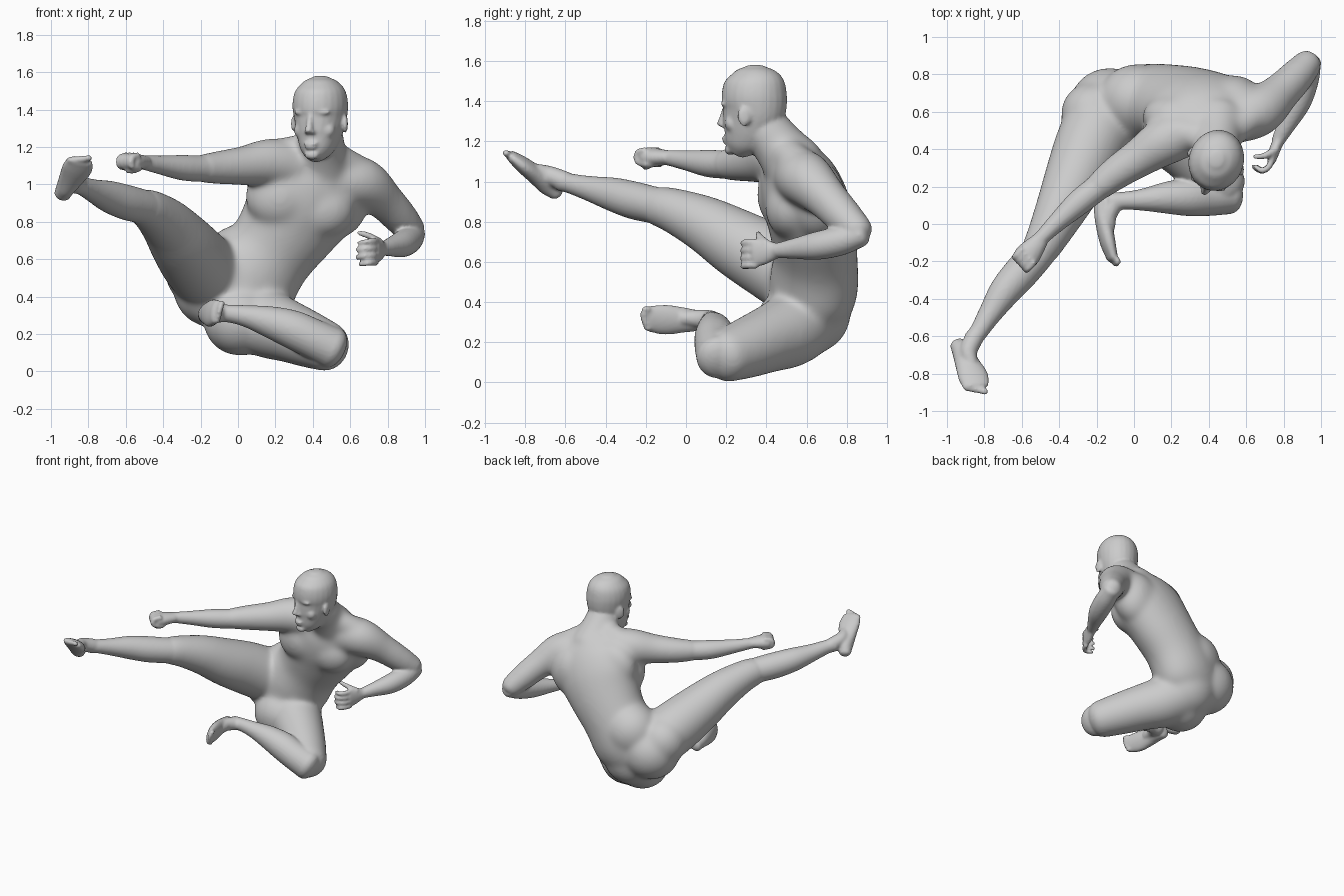
import bpy, bmesh, math
from mathutils import Vector, Matrix

SEG = 24
bm = bmesh.new()


def spline(pts, steps=5):
    """Catmull-Rom through rows of (x, y, z, half width, half depth)."""
    p = [Vector(q) for q in pts]
    p = [p[0] * 2 - p[1]] + p + [p[-1] * 2 - p[-2]]
    out = []
    for i in range(1, len(p) - 2):
        for k in range(steps):
            t = k / steps
            out.append(0.5 * (2 * p[i] + (p[i + 1] - p[i - 1]) * t
                       + (2 * p[i - 1] - 5 * p[i] + 4 * p[i + 1] - p[i + 2]) * t * t
                       + (3 * p[i] - p[i - 1] - 3 * p[i + 1] + p[i + 2]) * t ** 3))
    return out + [p[-2]]


def tube(pts, side=(0, 0, 1), cap=0.6):
    """Closed loft with elliptical sections and rounded ends."""
    pts = [tuple(q) + (q[3],) if len(q) == 4 else tuple(q) for q in pts]
    rows = spline(pts)
    pos = [Vector(r[:3]) for r in rows]
    n = len(rows)
    tan = [(pos[min(i + 1, n - 1)] - pos[max(i - 1, 0)]).normalized() for i in range(n)]
    data = [(pos[i], tan[i], rows[i][3], rows[i][4]) for i in range(n)]

    def ends(d, sign):
        c, t, a, b = d
        h = min(a, b) * cap
        return [(c + t * sign * h * math.sin(u), t, a * math.cos(u), b * math.cos(u))
                for u in (0.4, 0.8, 1.15, 1.45)]
    data = ends(data[0], -1)[::-1] + data + ends(data[-1], 1)
    rings = []
    for c, t, a, b in data:
        s = Vector(side)
        s = (s - t * s.dot(t)).normalized()
        w = t.cross(s)
        rings.append([bm.verts.new(c + s * a * math.cos(2 * math.pi * k / SEG)
                                   + w * b * math.sin(2 * math.pi * k / SEG)) for k in range(SEG)])
    for r0, r1 in zip(rings, rings[1:]):
        for k in range(SEG):
            j = (k + 1) % SEG
            bm.faces.new((r0[k], r0[j], r1[j], r1[k]))
    bm.faces.new(rings[0][::-1])
    bm.faces.new(rings[-1])


def ball(c, r, rot=0.0):
    m = Matrix.Translation(c) @ Matrix.Rotation(rot, 4, 'Z') @ Matrix.Diagonal((*r, 1))
    bmesh.ops.create_uvsphere(bm, u_segments=24, v_segments=16, radius=1, matrix=m)


def fuse(name, voxel, iterations, grow=0.0):
    """Turn the collected shells into one skinned object."""
    bmesh.ops.recalc_face_normals(bm, faces=bm.faces)
    mesh = bpy.data.meshes.new(name)
    bm.to_mesh(mesh)
    bm.clear()
    ob = bpy.data.objects.new(name, mesh)
    bpy.context.collection.objects.link(ob)
    rem = ob.modifiers.new("fuse", 'REMESH')
    rem.mode = 'VOXEL'
    rem.voxel_size = voxel
    rem.use_smooth_shade = True
    smo = ob.modifiers.new("soften", 'SMOOTH')
    smo.factor = 0.5
    smo.iterations = iterations
    if grow:
        dis = ob.modifiers.new("regain", 'DISPLACE')
        dis.strength = grow
        dis.mid_level = 0
    return ob


# ---- soft masses: torso, upper limbs, neck ----
tube([(-.04, .60, .36, .20, .19), (.05, .635, .48, .265, .21), (.165, .645, .63, .238, .20),
      (.27, .625, .78, .265, .205), (.35, .59, .92, .305, .205), (.40, .555, 1.04, .28, .175),
      (.43, .525, 1.13, .19, .12)], side=(.88, .25, -.38), cap=.5)
# buttocks, hip, lower back
ball((-.13, .63, .44), (.21, .20, .20))
ball((.03, .625, .35), (.21, .19, .20))
ball((.01, .53, .275), (.19, .19, .185))
ball((-.215, .59, .53), (.17, .165, .17))
ball((.02, .66, .58), (.21, .19, .20))
# chest muscles, shoulder blades
ball((.22, .48, .935), (.175, .12, .165))
ball((.45, .52, .87), (.17, .12, .15))
ball((.24, .575, 1.0), (.19, .12, .18))
ball((.53, .65, .91), (.16, .14, .19))
# neck and its slopes to the shoulders
tube([(.45, .54, 1.08, .15), (.445, .46, 1.18, .125), (.44, .38, 1.28, .115)], side=(1, 0, 0))
tube([(.42, .46, 1.21, .07), (.22, .49, 1.16, .08)])
tube([(.47, .47, 1.17, .08), (.66, .59, 1.06, .08)])
# right and left upper arm
tube([(.36, .52, 1.09, .12), (.18, .45, 1.115, .125), (.03, .355, 1.10, .10),
      (-.10, .27, 1.09, .085), (-.20, .19, 1.085, .07)])
tube([(.50, .56, 1.02, .13), (.66, .60, 1.01, .13), (.78, .70, .915, .10),
      (.87, .79, .82, .088), (.935, .865, .745, .072)], side=(0, 1, 0))
# right and left thigh
tube([(-.13, .60, .49, .19), (-.22, .45, .585, .187), (-.30, .27, .685, .167),
      (-.38, .10, .785, .137), (-.46, -.06, .855, .108), (-.51, -.15, .88, .093)])
tube([(.05, .60, .32, .18), (.16, .51, .255, .177), (.28, .40, .21, .158),
      (.38, .30, .17, .145), (.485, .19, .13, .127)])
soft = fuse("soft_masses", .013, 36, .007)

# bake the soft masses so that the finer parts can be fused onto them
dg = bpy.context.evaluated_depsgraph_get()
baked = bpy.data.meshes.new_from_object(soft.evaluated_get(dg))
bpy.data.objects.remove(soft)
bm.from_mesh(baked)

# ---- head, turned slightly to its right ----
YAW = -0.36
HEAD = Matrix.Translation((.44, .34, 0)) @ Matrix.Rotation(YAW, 4, 'Z')


def face(x, fwd, z):
    return HEAD @ Vector((x, -fwd, z))


tube([(*face(0, f, z), a, b) for z, f, a, b in
      ((1.145, .10, .045, .05), (1.18, .078, .08, .085), (1.23, .047, .105, .125),
       (1.29, .02, .124, .147), (1.36, 0, .14, .161), (1.43, 0, .147, .165),
       (1.50, -.005, .132, .149), (1.55, -.005, .09, .102), (1.572, -.005, .045, .05))],
     side=HEAD.to_3x3() @ Vector((1, 0, 0)), cap=.2)
# nose, lips, chin, brow, ears
tube([(*face(0, .15, 1.38), .014), (*face(0, .166, 1.32), .018), (*face(0, .178, 1.285), .022)])
ball(face(0, .152, 1.217), (.04, .016, .011), YAW)
ball(face(0, .15, 1.199), (.034, .016, .012), YAW)
ball(face(0, .128, 1.158), (.042, .028, .026), YAW)
for s in (-1, 1):
    ball(face(.018 * s, .162, 1.28), (.015, .016, .012), YAW)
    ball(face(.055 * s, .130, 1.385), (.048, .024, .014), YAW)
    ball(face(.068 * s, .09, 1.29), (.048, .038, .045), YAW)
    ball(face(.143 * s, 0, 1.325), (.014, .035, .05), YAW + s * .35)

# ---- right forearm and fist ----
tube([(-.12, .255, 1.09, .08), (-.20, .19, 1.085, .071), (-.30, .11, 1.09, .068),
      (-.42, 0, 1.105, .05), (-.52, -.10, 1.12, .037)])
tube([(-.50, -.085, 1.12, .035, .045), (-.55, -.145, 1.12, .045, .065), (-.58, -.18, 1.12, .048, .07)])
for i in range(4):
    o = (i - 1.5) * .031
    x, y = -.575 + .66 * o, -.18 - .73 * o
    tube([(x + .01, y + .01, 1.155, .018), (x - .025, y - .025, 1.14, .019),
          (x - .025, y - .025, 1.10, .018), (x + .02, y + .02, 1.085, .016)], side=(.66, -.73, 0))
tube([(-.53, -.17, 1.09, .02), (-.56, -.20, 1.075, .018), (-.595, -.20, 1.075, .015)])

# ---- left forearm and hand ----
tube([(.94, .872, .738, .062), (.915, .77, .705, .073), (.875, .65, .68, .07),
      (.815, .53, .665, .05), (.77, .445, .655, .036)])
tube([(.775, .45, .655, .04, .03), (.75, .39, .65, .065, .03), (.735, .34, .645, .07, .024)])
for i in range(4):
    z = .697 - i * .038
    r = (.70, .69, .69, .705)[i]
    tube([(.74, .35, z, .017), (.72, .305, z, .017), (r - .015, .285, z - .004, .016),
          (r - .055, .31, z - .01, .013)])
tube([(.76, .40, .69, .022), (.70, .365, .725, .018), (.645, .36, .742, .014)])

# ---- right shin and foot ----
tube([(-.46, -.06, .855, .104), (-.51, -.15, .88, .093), (-.60, -.255, .905, .094),
      (-.69, -.36, .935, .085), (-.77, -.48, .965, .063), (-.83, -.575, .99, .05),
      (-.865, -.62, 1.0, .05)])
tube([(-.94, -.645, .945, .045, .04), (-.92, -.685, .985, .052, .055), (-.89, -.75, 1.035, .068, .047),
      (-.86, -.815, 1.085, .082, .04), (-.845, -.868, 1.125, .072, .028)], side=(.97, -.2, .08))
tube([(-.85, -.60, 1.0, .05), (-.885, -.68, 1.03, .048), (-.87, -.745, 1.055, .035)])

# ---- left shin and foot ----
tube([(.505, .165, .125, .113), (.40, .15, .175, .107), (.29, .145, .225, .103),
      (.17, .14, .265, .085), (.05, .13, .295, .06), (-.05, .125, .31, .048), (-.12, .12, .31, .05)],
     side=(0, 1, 0))
tube([(-.175, .125, .30, .045, .04), (-.165, .07, .305, .05, .05), (-.16, 0, .31, .062, .045),
      (-.14, -.10, .312, .076, .04), (-.115, -.185, .318, .066, .028)], side=(.2, 0, .98))
tube([(-.10, .12, .31, .05), (-.135, .05, .318, .045), (-.135, -.02, .32, .035)])
# toes on both feet
for i in range(5):
    t = (i - 2) / 2
    ball((-.10 + .012 * t, -.21 + .016 * abs(t - .3), .318 + .046 * t), (.018, .024, .016))
    ball((-.845 + .048 * t, -.885 - .01 * t, 1.135 + .006 * t), (.018, .02, .018))

fuse("kicking_body", .009, 7)
